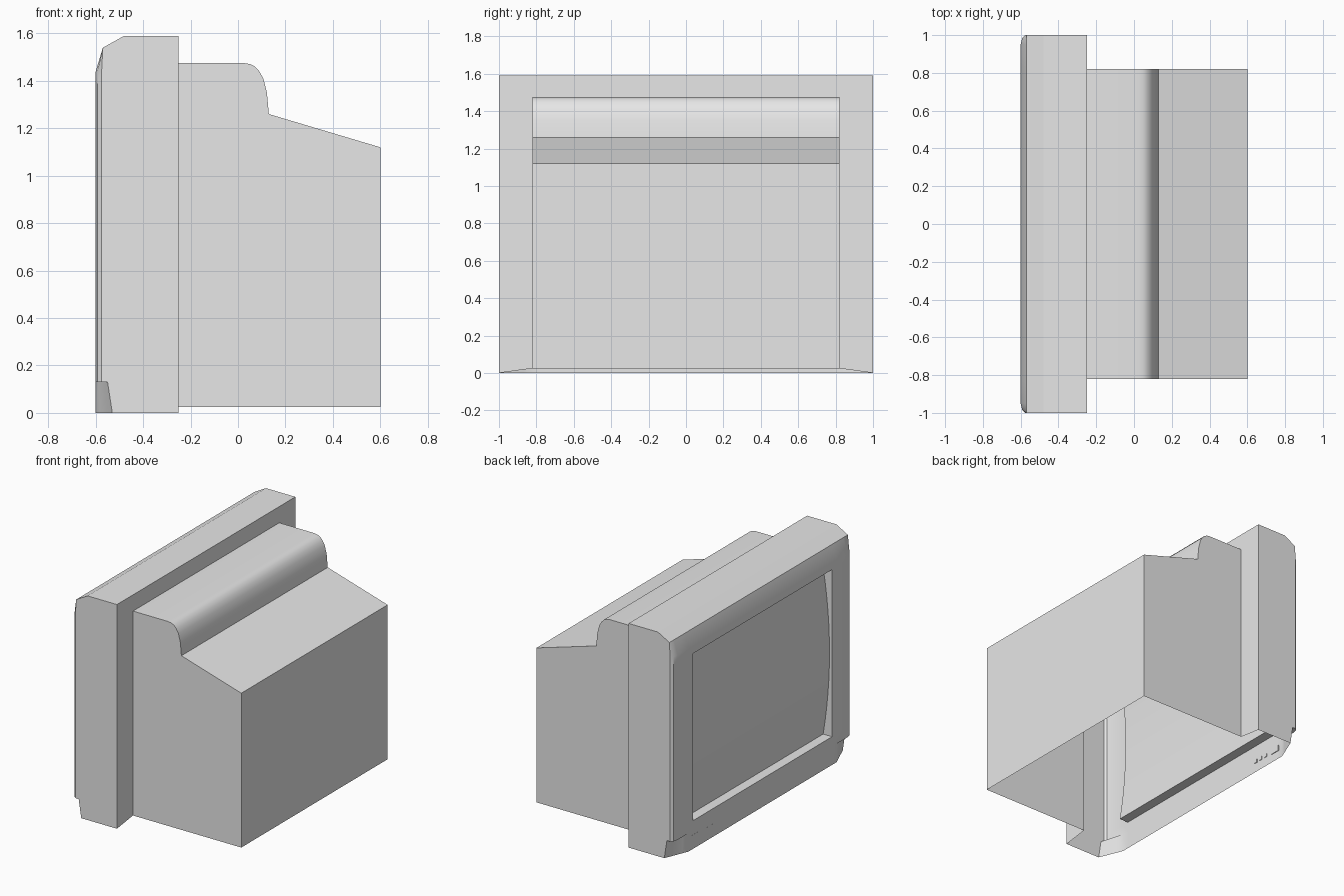
import bpy, bmesh
from math import radians

cube = bpy.data.objects.get("Cube")
if cube:
    bpy.data.objects.remove(cube, do_unlink=True)

grey = bpy.data.materials.new("light_grey")
grey.use_nodes = True
grey.diffuse_color = (0.8, 0.8, 0.8, 1)
grey.node_tree.nodes["Principled BSDF"].inputs["Base Color"].default_value = (0.8, 0.8, 0.8, 1)


def finish(bm, name, flip=False, smooth=True):
    """Clean the mesh and turn it into a named object."""
    bmesh.ops.remove_doubles(bm, verts=bm.verts, dist=0.0005)
    bmesh.ops.dissolve_degenerate(bm, edges=bm.edges, dist=0.0005)
    bmesh.ops.recalc_face_normals(bm, faces=bm.faces)
    if flip:
        bmesh.ops.reverse_faces(bm, faces=bm.faces)
    mesh = bpy.data.meshes.new(name)
    bm.to_mesh(mesh)
    bm.free()
    mesh.materials.append(grey)
    obj = bpy.data.objects.new(name, mesh)
    bpy.context.collection.objects.link(obj)
    if smooth:
        bpy.ops.object.select_all(action='DESELECT')
        obj.select_set(True)
        bpy.context.view_layer.objects.active = obj
        bpy.ops.object.shade_smooth_by_angle(angle=radians(25))
    return obj


def face(bm, *points):
    return bm.faces.new([bm.verts.new(p) for p in points])


FRONT, BACK, RIM = -0.6, 0.6, -0.25
SCREEN_Y, SCREEN_LOW, SCREEN_TOP = 0.78, 0.2, 1.385
BODY_Y, BODY_LOW, BODY_TOP = 0.82, 0.025, 1.475

# Front bezel: plan outline stacked over height, open below
half = [(RIM, 1), (-0.55, 1), (-0.575, 1), (-0.592, 0.985),
        (FRONT, 0.95), (FRONT, 0.83), (FRONT, SCREEN_Y)]


def row(z, limit=FRONT, foot=None):
    pts = []
    for i, (x, y) in enumerate(half):
        if foot is not None and 1 <= i <= 5:      # straight chamfer at the foot
            t = (i - 1) / 4
            x, y = foot + (FRONT - foot) * t, 1 - 0.17 * t
        pts.append((max(x, limit), y, z))
    return pts + [(x, -y, z) for x, y, z in reversed(pts)]


rows = [row(0, foot=-0.53), row(0.13, foot=-0.55), row(0.13), row(SCREEN_LOW),
        row(SCREEN_TOP), row(1.44), row(1.54, -0.57), row(1.59, -0.48)]
bm = bmesh.new()
n = len(rows[0])
for a, b in zip(rows, rows[1:]):
    for i in range(n - 1):
        opening = i == n // 2 - 1 and a[0][2] == SCREEN_LOW
        if not opening:
            face(bm, a[i], a[i + 1], b[i + 1], b[i])
    # back rim beside the body
    for side in (1, -1):
        za, zb = a[0][2], b[0][2]
        ia, ib = (min(max(z, BODY_LOW), BODY_TOP) for z in (za, zb))
        if zb > za:
            face(bm, (RIM, side, za), (RIM, side, zb),
                 (RIM, side * BODY_Y, ib), (RIM, side * BODY_Y, ia))
# top cover and upper back rim
top = rows[-1]
for i in range(n // 2 - 1):
    face(bm, top[i], top[i + 1], top[n - 2 - i], top[n - 1 - i])
face(bm, top[0], top[-1], (RIM, -BODY_Y, BODY_TOP), (RIM, BODY_Y, BODY_TOP))
finish(bm, "front_bezel")

# Rear housing: side profile carried across the width, open below and in front
profile = [(RIM, BODY_LOW), (BACK, BODY_LOW), (BACK, 1.12), (0.13, 1.26),
           (0.122, 1.35), (0.107, 1.41), (0.09, 1.44), (0.07, 1.462),
           (0.05, 1.471), (0.025, BODY_TOP), (RIM, BODY_TOP)]
bm = bmesh.new()
for side in (BODY_Y, -BODY_Y):
    face(bm, *[(x, side, z) for x, z in profile])
for (x1, z1), (x2, z2) in zip(profile[1:], profile[2:]):
    face(bm, (x1, -BODY_Y, z1), (x2, -BODY_Y, z2), (x2, BODY_Y, z2), (x1, BODY_Y, z1))
finish(bm, "rear_housing")

# Screen: gently bowed sheet with the walls of its recess
bm = bmesh.new()
steps = 12
curve = []
for k in range(steps + 1):
    t = k / steps
    curve.append((-0.53 - 0.05 * (1 - (2 * t - 1) ** 2),
                  SCREEN_LOW + (SCREEN_TOP - SCREEN_LOW) * t))
for (x1, z1), (x2, z2) in zip(curve, curve[1:]):
    face(bm, (x1, -SCREEN_Y, z1), (x1, SCREEN_Y, z1), (x2, SCREEN_Y, z2), (x2, -SCREEN_Y, z2))
    for y in (-SCREEN_Y, SCREEN_Y):
        face(bm, (FRONT, y, z1), (x1, y, z1), (x2, y, z2), (FRONT, y, z2))
for x, z in (curve[0], curve[-1]):
    face(bm, (FRONT, -SCREEN_Y, z), (FRONT, SCREEN_Y, z), (x, SCREEN_Y, z), (x, -SCREEN_Y, z))
finish(bm, "screen", flip=True)


# Small controls on the lower strip
def plate(name, y, z, width, height):
    bm = bmesh.new()
    bmesh.ops.create_cube(bm, size=1)
    for v in bm.verts:
        v.co = (FRONT + 0.002 + v.co.x * 0.006, y + v.co.y * width, z + v.co.z * height)
    finish(bm, name, smooth=False)


plate("power_button", 0.76, 0.08, 0.07, 0.04)
for i in range(3):
    plate(f"control_button_{i + 1}", 0.66 - 0.05 * i, 0.08, 0.022, 0.025)
